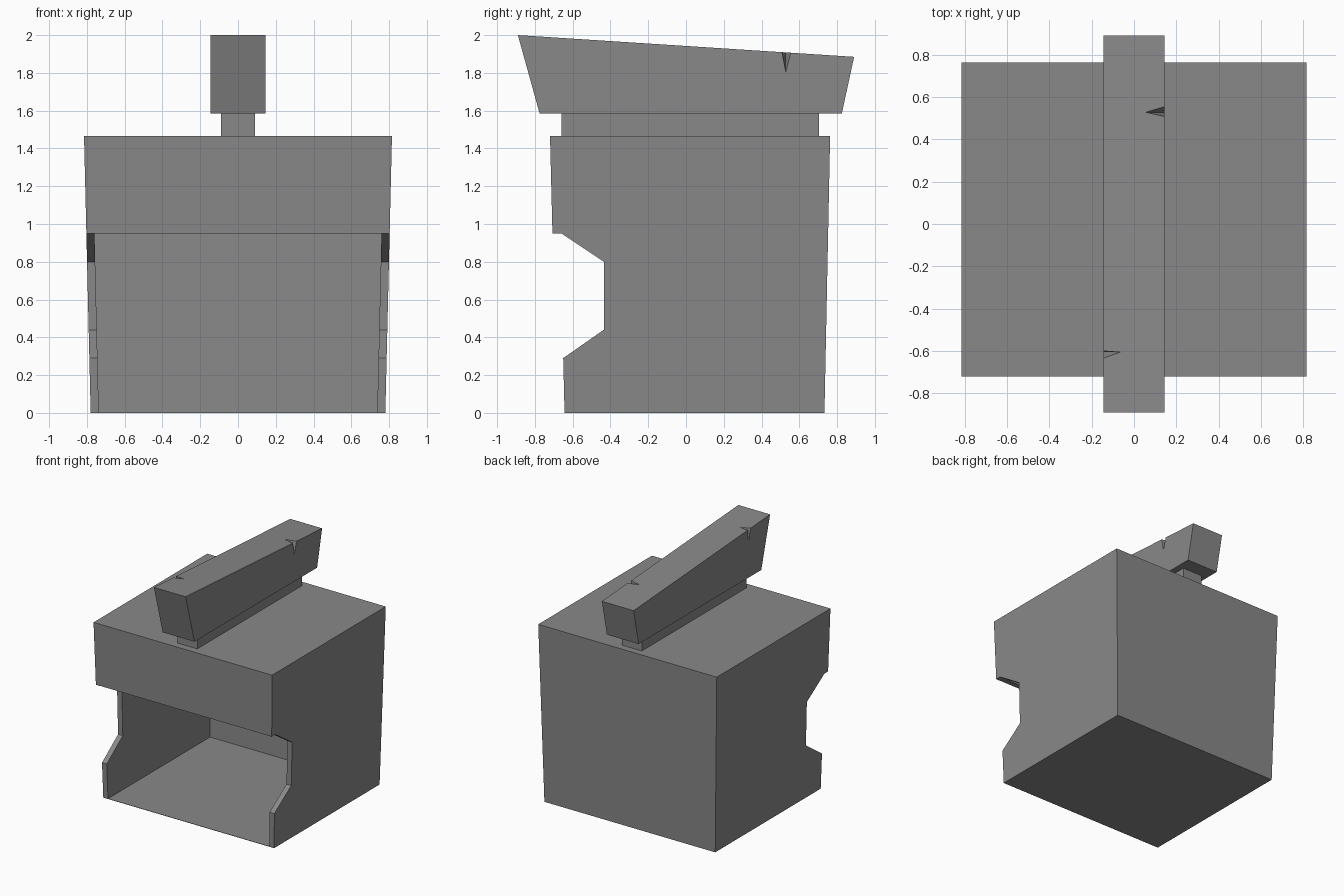
import bpy
import bmesh
from mathutils import Vector

if "Cube" in bpy.data.objects:
    bpy.data.objects.remove(bpy.data.objects["Cube"], do_unlink=True)

grey = bpy.data.materials.new("plain grey")
grey.use_nodes = True
grey.diffuse_color = (0.25, 0.25, 0.25, 1)
grey.node_tree.nodes["Principled BSDF"].inputs["Base Color"].default_value = grey.diffuse_color


def finish(name, bm):
    bmesh.ops.recalc_face_normals(bm, faces=bm.faces)
    mesh = bpy.data.meshes.new(name)
    bm.to_mesh(mesh)
    bm.free()
    mesh.materials.append(grey)
    obj = bpy.data.objects.new(name, mesh)
    bpy.context.collection.objects.link(obj)
    return obj


def extrude_profile(name, profile, half_width, flare=0.0):
    """Side profile (y, z) extruded across x; half width grows with height."""
    bm = bmesh.new()
    rings = [[bm.verts.new((s * (half_width + flare * z), y, z)) for y, z in profile]
             for s in (-1, 1)]
    for ring in rings:
        bm.faces.new(ring)
    for i in range(len(profile)):
        j = (i + 1) % len(profile)
        bm.faces.new((rings[0][i], rings[0][j], rings[1][j], rings[1][i]))
    return finish(name, bm)


def cut(obj, cutter):
    mod = obj.modifiers.new("cut", 'BOOLEAN')
    mod.operation = 'DIFFERENCE'
    mod.solver = 'EXACT'
    mod.object = cutter
    cutter.hide_render = True
    cutter.hide_viewport = True


# Flared shell with a notched front
FLARE = 0.024
shell = extrude_profile("shell", [
    (-0.643, 0), (-0.65, 0.29), (-0.435, 0.44), (-0.435, 0.8), (-0.66, 0.95),
    (-0.707, 0.95), (-0.72, 1.467), (0.763, 1.467), (0.733, 0)], 0.78, FLARE)

# Hollow inside, open at the front below the brow
cavity = extrude_profile("cavity_cutter", [
    (-0.9, -0.1), (-0.9, 0.951), (-0.661, 0.951), (-0.673, 1.422),
    (0.717, 1.422), (0.686, -0.1)], 0.737, FLARE)
cut(shell, cavity)

# Thin floor closing the bottom
extrude_profile("floor", [(-0.643, 0), (-0.643, 0.003), (0.73, 0.003), (0.73, 0)], 0.778)

# Crest and its narrow base
extrude_profile("crest_base", [
    (-0.66, 1.467), (-0.66, 1.585), (0.705, 1.585), (0.705, 1.467)], 0.09)
crest = extrude_profile("crest", [
    (-0.775, 1.585), (-0.89, 2.0), (0.89, 1.885), (0.825, 1.585)], 0.145)


def nick(name, side, y_tip, y_start, y_end, depth, drop):
    """Wedge-shaped nick in the top edge of the crest."""
    def top(y):
        return 2.0 - (y + 0.89) * 0.115 / 1.78
    x = side * 0.145
    inner = Vector((side * (0.145 - depth), y_tip, top(y_tip)))
    low = Vector((x, y_tip, top(y_tip) - drop))
    mid = (inner + low) / 2
    corners = [inner, low, Vector((x, y_start, top(y_start))), Vector((x, y_end, top(y_end)))]
    bm = bmesh.new()
    v = [bm.verts.new(mid + (c - mid) * 1.5) for c in corners]
    for a, b, c in ((0, 1, 2), (0, 1, 3), (0, 2, 3), (1, 2, 3)):
        bm.faces.new((v[a], v[b], v[c]))
    cut(crest, finish(name, bm))


nick("rear_nick_cutter", 1, 0.528, 0.508, 0.555, 0.09, 0.105)
nick("front_nick_cutter", -1, -0.606, -0.635, -0.6, 0.08, 0.1)
